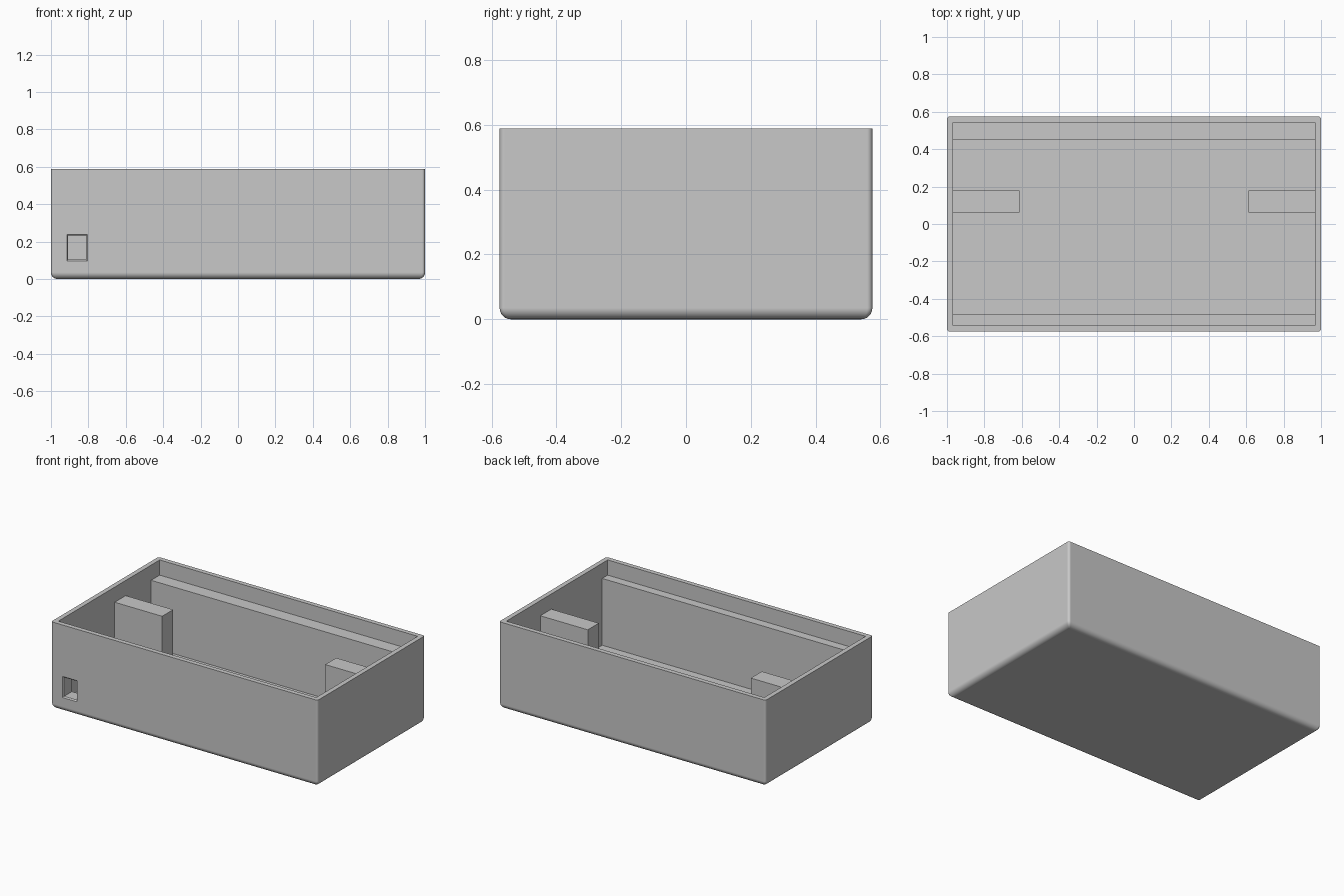
import bpy, bmesh, math

cube = bpy.data.objects.get("Cube")
if cube:
    bpy.data.objects.remove(cube, do_unlink=True)

HALF_X, HALF_Y, HEIGHT = 1.0, 0.575, 0.588
WALL, FLOOR, LEDGE_Z = 0.032, 0.032, 0.485
IN_X, IN_Y = HALF_X - WALL, HALF_Y - WALL
LEDGE_FRONT, LEDGE_BACK = -0.484, 0.451
FILLET, CORNER, SEGS = 0.035, 0.016, 6

grey = bpy.data.materials.new("plain grey")
grey.use_nodes = True
colour = (0.58, 0.58, 0.58, 1)
grey.diffuse_color = colour
grey.node_tree.nodes["Principled BSDF"].inputs["Base Color"].default_value = colour


def loft(name, rings):
    """Closed solid through rings of equal point count."""
    bm = bmesh.new()
    loops = [[bm.verts.new(p) for p in ring] for ring in rings]
    n = len(loops[0])
    for a, b in zip(loops, loops[1:]):
        for i in range(n):
            j = (i + 1) % n
            bm.faces.new((a[i], a[j], b[j], b[i]))
    bm.faces.new(loops[0][::-1])
    bm.faces.new(loops[-1])
    bmesh.ops.recalc_face_normals(bm, faces=bm.faces)
    mesh = bpy.data.meshes.new(name)
    bm.to_mesh(mesh)
    bm.free()
    mesh.materials.append(grey)
    obj = bpy.data.objects.new(name, mesh)
    bpy.context.collection.objects.link(obj)
    return obj


def prism_x(name, profile, x0, x1):
    return loft(name, [[(x, y, z) for y, z in profile] for x in (x0, x1)])


def rounded_ring(inset, z):
    r = max(CORNER - inset * 0.4, 0.002)
    cx, cy = HALF_X - inset - r, HALF_Y - inset - r
    ring = []
    for q, (sx, sy) in enumerate([(1, 1), (-1, 1), (-1, -1), (1, -1)]):
        for k in range(SEGS + 1):
            a = math.pi / 2 * (q + k / SEGS)
            ring.append((sx * cx + r * math.cos(a), sy * cy + r * math.sin(a), z))
    return ring


def activate(obj):
    bpy.ops.object.select_all(action='DESELECT')
    obj.select_set(True)
    bpy.context.view_layer.objects.active = obj


def cut(obj, cutter):
    cutter.hide_render = True
    mod = obj.modifiers.new("cut", 'BOOLEAN')
    mod.operation, mod.solver, mod.object = 'DIFFERENCE', 'EXACT', cutter
    activate(obj)
    bpy.ops.object.modifier_apply(modifier=mod.name)
    bpy.data.objects.remove(cutter, do_unlink=True)


# Outer body with a rounded lower edge
rings = []
for k in range(SEGS + 1):
    a = math.pi / 2 * k / SEGS
    rings.append(rounded_ring(FILLET * (1 - math.sin(a)), FILLET * (1 - math.cos(a))))
rings.append(rounded_ring(0, HEIGHT))
case = loft("case_shell", rings)

# Stepped cavity, leaving a ledge along the front and the back wall
cavity = [(LEDGE_FRONT, FLOOR), (LEDGE_BACK, FLOOR), (LEDGE_BACK, LEDGE_Z),
          (IN_Y, LEDGE_Z), (IN_Y, HEIGHT + 0.1), (-IN_Y, HEIGHT + 0.1),
          (-IN_Y, LEDGE_Z), (LEDGE_FRONT, LEDGE_Z)]
cut(case, prism_x("cavity_cutter", cavity, -IN_X, IN_X))


# Port through the front wall, with a slightly flared mouth
def port_ring(y, grow):
    x0, x1, z0, z1 = -0.908 - grow, -0.812 + grow, 0.103 - grow, 0.232 + grow
    return [(x0, y, z0), (x1, y, z0), (x1, y, z1), (x0, y, z1)]


cut(case, loft("port_cutter", [port_ring(-HALF_Y - 0.01, 0.016),
                               port_ring(-HALF_Y + 0.008, 0),
                               port_ring(LEDGE_FRONT + 0.05, 0)]))

activate(case)
bpy.ops.object.shade_smooth_by_angle(angle=math.radians(30))
weighted = case.modifiers.new("weighted_normals", 'WEIGHTED_NORMAL')
weighted.keep_sharp = True

# Support blocks standing on the floor against both end walls
block = [(0.061, FLOOR - 0.005), (0.179, FLOOR - 0.005), (0.179, LEDGE_Z), (0.061, LEDGE_Z)]
for side, name in ((1, "left_support_block"), (-1, "right_support_block")):
    prism_x(name, block, side * 0.612, side * (IN_X + 0.005))
